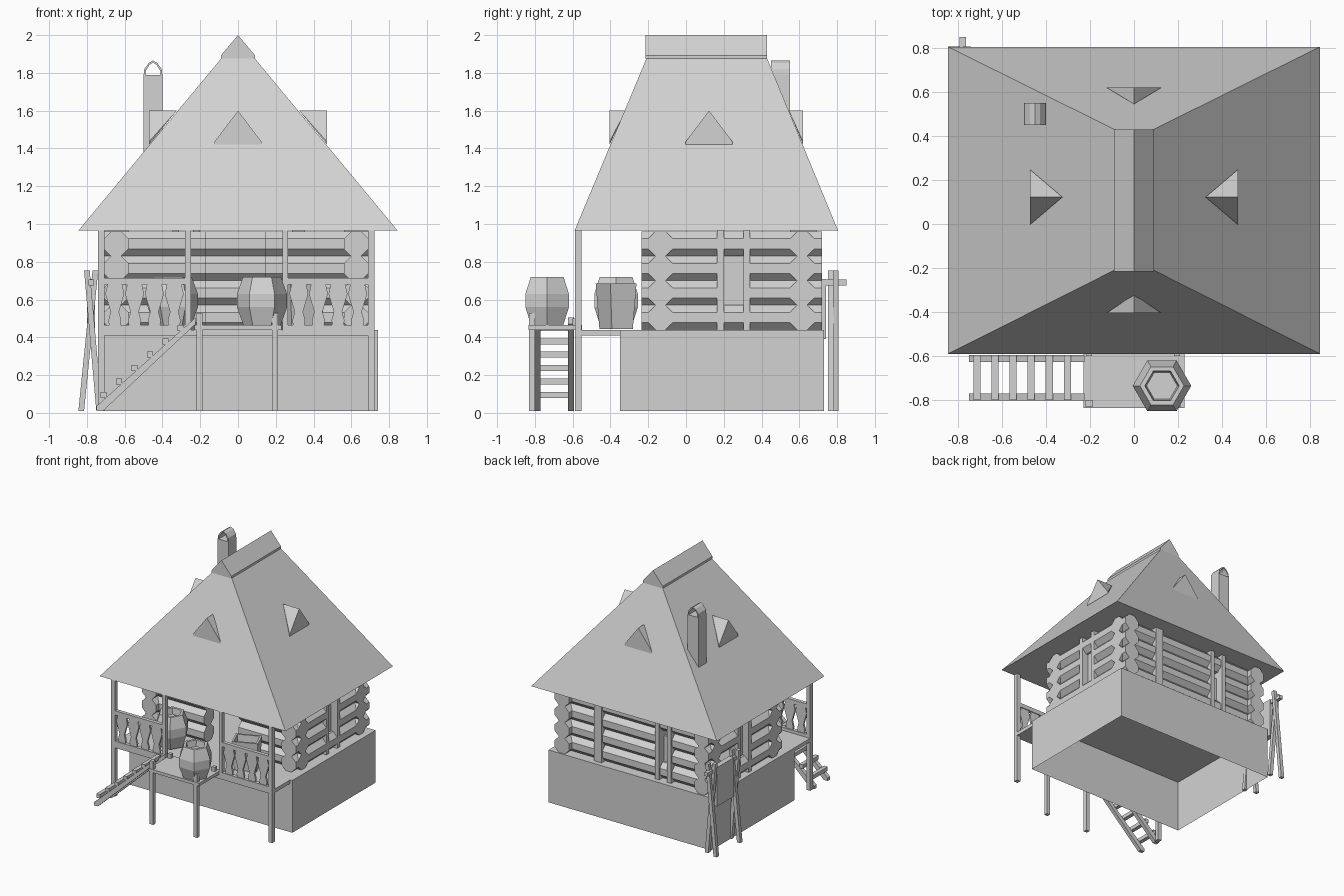
import bpy, bmesh, math
from mathutils import Vector, Matrix

cube = bpy.data.objects.get("Cube")
if cube:
    bpy.data.objects.remove(cube)

grey = bpy.data.materials.new("plain_grey")
grey.use_nodes = True
GREY = (0.65, 0.65, 0.65, 1)
grey.diffuse_color = GREY
grey.node_tree.nodes["Principled BSDF"].inputs["Base Color"].default_value = GREY


def finish(name, bm):
    bmesh.ops.recalc_face_normals(bm, faces=bm.faces)
    me = bpy.data.meshes.new(name)
    bm.to_mesh(me)
    bm.free()
    me.materials.append(grey)
    ob = bpy.data.objects.new(name, me)
    bpy.context.collection.objects.link(ob)
    return ob


def loft(name, rings, cap=True):
    """Skin a list of closed rings of points."""
    bm = bmesh.new()
    vs = [[bm.verts.new(p) for p in r] for r in rings]
    for a, b in zip(vs, vs[1:]):
        for i in range(len(a)):
            j = (i + 1) % len(a)
            bm.faces.new((a[i], a[j], b[j], b[i]))
    if cap:
        bm.faces.new(vs[0])
    bm.faces.new(vs[-1])
    return finish(name, bm)


def rect(x0, x1, y0, y1, z):
    return [(x0, y0, z), (x1, y0, z), (x1, y1, z), (x0, y1, z)]


def box(name, x, y, z, cap=True):
    return loft(name, [rect(*x, *y, z[0]), rect(*x, *y, z[1])], cap)


def prism(name, pts, a, b, axis="y"):
    """Extrude an outline of (side, z) points along x or y."""
    put = (lambda s, z, t: (s, t, z)) if axis == "y" else (lambda s, z, t: (t, s, z))
    return loft(name, [[put(s, z, t) for s, z in pts] for t in (a, b)])


def bar(name, p, q, w, sides=4):
    """Straight bar between two points, flat sides up."""
    p, q = Vector(p), Vector(q)
    d = (q - p).normalized()
    side = d.cross((0, 0, 1)) if abs(d.z) < 0.99 else Vector((1, 0, 0))
    side.normalize()
    up = side.cross(d)
    r = w / 2 / math.cos(math.pi / sides)
    ring = [side * r * math.cos(t) + up * r * math.sin(t)
            for t in ((i + 0.5) * math.tau / sides for i in range(sides))]
    return loft(name, [[e + v for v in ring] for e in (p, q)])


# Foundation, open underneath
box("foundation", (-0.74, 0.74), (-0.35, 0.73), (0.01, 0.44), cap=False)

# Log walls, with a front doorway and windows in the other walls
X0, X1, Y0, Y1 = -0.645, 0.625, -0.135, 0.615
EX, EY = (-0.71, 0.69), (-0.235, 0.72)
LOG = 0.13
for i in range(4):
    z = 0.505 + i * LOG
    window = i in (1, 2)

    def wall(name, ends, gap, point):
        spans = [ends] if gap is None else [(ends[0], gap[0]), (gap[1], ends[1])]
        for a, b in spans:
            bar(name, point(a), point(b), LOG, 8)
    wall("front_log", EX, (-0.17, 0.145), lambda t: (t, Y0, z))
    wall("back_log", EX, (-0.32, -0.22) if window else None, lambda t: (t, Y1, z))
    for x in (X0, X1):
        wall("side_log", EY, (0.19, 0.32) if window else None, lambda t: (x, t, z))

# Window posts and shutters
for x in (X0, X1):
    for y in (0.182, 0.322):
        box("side_window_post", (x - 0.065, x + 0.065), (y - 0.018, y + 0.018), (0.44, 0.965))
    box("side_shutter", (x - 0.01, x + 0.01), (0.19, 0.32), (0.57, 0.84))
for x, w in ((-0.33, 0.018), (-0.22, 0.018), (0.32, 0.035)):
    box("back_wall_post", (x - w, x + w), (Y1 - 0.065, Y1 + 0.075), (0.44, 0.965))
box("back_shutter", (-0.32, -0.22), (Y1 - 0.01, Y1 + 0.01), (0.57, 0.78))

# Hipped roof with ridge cap
loft("roof", [rect(-0.845, 0.845, -0.59, 0.805, 0.965),
              rect(-0.09, 0.09, -0.21, 0.43, 1.875)])
prism("ridge_cap", [(-0.09, 1.875), (0.09, 1.875), (0.09, 1.893), (0, 2), (-0.09, 1.893)],
      -0.215, 0.43)


# Dormers: vertical triangle running back into the roof slope
def dormer(name, base, peak, side):
    bm = bmesh.new()
    base, peak, side = Vector(base), Vector(peak), Vector(side)
    outer = Vector((base.x, base.y, peak.z))
    low = Vector((0, 0, 0.015))
    vs = [bm.verts.new(p) for p in (base - side - low, base + side - low, base + side,
                                    outer, base - side, peak)]
    bm.faces.new(vs[:5])
    for i in range(5):
        bm.faces.new((vs[i], vs[(i + 1) % 5], vs[5]))
    finish(name, bm)


for s in (-1, 1):
    dormer("side_dormer", (s * 0.472, 0.122, 1.435), (s * 0.325, 0.122, 1.6), (0, 0.125, 0))
dormer("front_dormer", (0, -0.405, 1.435), (0, -0.32, 1.6), (0.125, 0, 0))
dormer("back_dormer", (0, 0.62, 1.435), (0, 0.545, 1.6), (0.125, 0, 0))

# Chimney with an open arched hood
box("chimney", (-0.5, -0.4), (0.45, 0.55), (1.3, 1.79))
CX = -0.45
arch = [(-0.05, 1.785), (-0.046, 1.82), (-0.022, 1.853), (0, 1.865),
        (0.022, 1.853), (0.046, 1.82), (0.05, 1.785)]
inner = [(s * 0.84, z - 0.01) for s, z in reversed(arch)]
for i in range(6):
    j = 6 - i
    prism("chimney_hood", [(CX + s, z) for s, z in
                           (arch[i], arch[i + 1], inner[j - 1], inner[j])], 0.45, 0.55)

# Porch floor, front landing and their posts
box("porch_floor", (-0.74, 0.72), (-0.585, -0.35), (0.41, 0.44))
box("landing", (-0.23, 0.23), (-0.835, -0.55), (0.44, 0.465))
for x in (-0.725, 0.705):
    box("porch_corner_post", (x - 0.017, x + 0.017), (-0.587, -0.553), (0.01, 0.965))
for x in (-0.265, 0.25):
    box("porch_post", (x - 0.015, x + 0.015), (-0.585, -0.555), (0.44, 0.965))
for x in (-0.205, 0.195):
    box("landing_leg", (x - 0.016, x + 0.016), (-0.832, -0.8), (0.01, 0.53))
    box("landing_back_leg", (x - 0.014, x + 0.014), (-0.6, -0.572), (0.44, 0.5))

# Railings with cut-out board balusters
half = [(0.028, 0.445), (0.034, 0.49), (0.022, 0.535), (0.05, 0.63), (0.038, 0.685)]
for a, b in ((-0.71, -0.28), (0.265, 0.69)):
    box("top_rail", (a, b), (-0.585, -0.555), (0.68, 0.715))
    box("bottom_rail", (a, b), (-0.585, -0.555), (0.44, 0.465))
    for i in range(4):
        c = a + (b - a) * (i + 0.55) / 4.1
        outline = [(c + w, z) for w, z in half] + [(c - w, z) for w, z in reversed(half)]
        prism("baluster", outline, -0.578, -0.562)

# Stairs
for y in (-0.785, -0.61):
    prism("stair_stringer", [(-0.75, 0.01), (-0.715, 0.01), (-0.225, 0.47),
                             (-0.225, 0.505), (-0.75, 0.035)], y - 0.016, y + 0.016)
for i in range(6):
    x, z = -0.713 + i * 0.082, 0.095 + i * 0.071
    box("stair_tread", (x - 0.016, x + 0.016), (-0.8, -0.595), (z - 0.016, z + 0.016))


# Six-sided barrels with a sunken top
def barrel(name, x, y):
    prof = [(0.095, 0.455), (0.133, 0.56), (0.133, 0.63), (0.1, 0.72), (0.078, 0.72), (0.07, 0.67)]
    loft(name, [[(x + r * math.cos(k * math.tau / 6), y + r * math.sin(k * math.tau / 6), z)
                 for k in range(6)] for r, z in prof])


barrel("front_barrel", 0.127, -0.735)
barrel("porch_barrel", -0.345, -0.37)

# Open crate on the porch
crate = loft("crate", [rect(-w, w, -d, d, z) for w, d, z in
                       ((0.085, 0.06, 0), (0.1, 0.075, 0.24), (0.085, 0.06, 0.24), (0.075, 0.05, 0.1))])
crate.matrix_world = Matrix.Translation((0.34, -0.37, 0.445)) @ Matrix.Rotation(0.4, 4, "Z")

# Drying rack: two crossed pole pairs, a crossbar and a hanging hide
for y in (0.475, 0.78):
    bar("rack_pole", (-0.83, y + 0.012, 0.01), (-0.755, y + 0.012, 0.755), 0.03)
    bar("rack_pole", (-0.735, y - 0.012, 0.01), (-0.8, y - 0.012, 0.755), 0.03)
bar("rack_crossbar", (-0.777, 0.42, 0.69), (-0.777, 0.85, 0.69), 0.03)
box("hanging_hide", (-0.8, -0.757), (0.52, 0.74), (0.39, 0.71))
